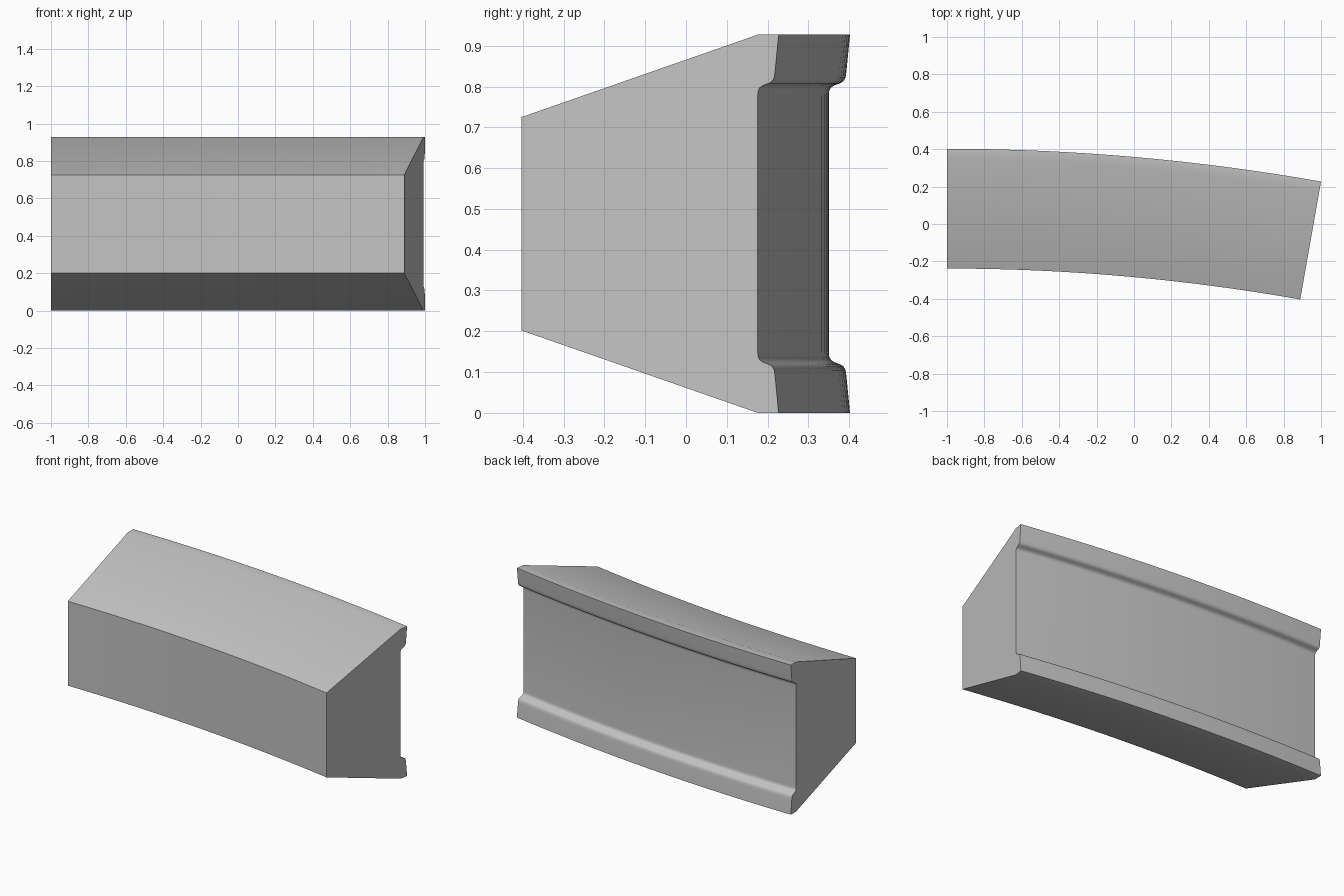
import bpy
import bmesh
import math

cube = bpy.data.objects.get("Cube")
if cube:
    bpy.data.objects.remove(cube, do_unlink=True)

# Overall sizes: a ten degree arc starting at x = -1
HEIGHT = 0.927
SWEEP = math.radians(10)
OUTER_R = 2 / math.sin(SWEEP)
BACK_Y = 0.402
CENTRE_Y = BACK_Y - OUTER_R
STEPS = 16

# Upper half of the cross-section: (y at the straight end, z), front to back
upper = [
    (-0.238, 0.725),   # front edge
    (0.350, HEIGHT),   # top of slope
    (BACK_Y, HEIGHT),  # lip
    (0.393, 0.835),
    (0.391, 0.822),
    (0.386, 0.813),
    (0.378, 0.808),
    (0.364, 0.803),    # rounded step into the recess
    (0.355, 0.797),
    (0.351, 0.789),
    (0.350, 0.778),
]
profile = upper + [(y, HEIGHT - z) for y, z in reversed(upper)]

# Sweep the section around the arc centre
bm = bmesh.new()
rings = []
for i in range(STEPS + 1):
    a = SWEEP * i / STEPS
    rings.append([bm.verts.new((-1 + (y - CENTRE_Y) * math.sin(a),
                                CENTRE_Y + (y - CENTRE_Y) * math.cos(a), z))
                  for y, z in profile])
count = len(profile)
for near, far in zip(rings, rings[1:]):
    for j in range(count):
        k = (j + 1) % count
        bm.faces.new((near[j], near[k], far[k], far[j]))

# End caps
bm.faces.new(rings[0])
bm.faces.new(rings[-1])
bmesh.ops.recalc_face_normals(bm, faces=bm.faces[:])

mesh = bpy.data.meshes.new("curved_block")
bm.to_mesh(mesh)
bm.free()
block = bpy.data.objects.new("curved_block", mesh)
bpy.context.collection.objects.link(block)

# Plain grey
grey = bpy.data.materials.new("plain_grey")
grey.use_nodes = True
colour = (0.55, 0.55, 0.55, 1)
grey.diffuse_color = colour
grey.node_tree.nodes["Principled BSDF"].inputs["Base Color"].default_value = colour
mesh.materials.append(grey)

# Smooth the arc and fillets, keep hard edges
bpy.ops.object.select_all(action="DESELECT")
block.select_set(True)
bpy.context.view_layer.objects.active = block
bpy.ops.object.shade_smooth_by_angle(angle=math.radians(30))
